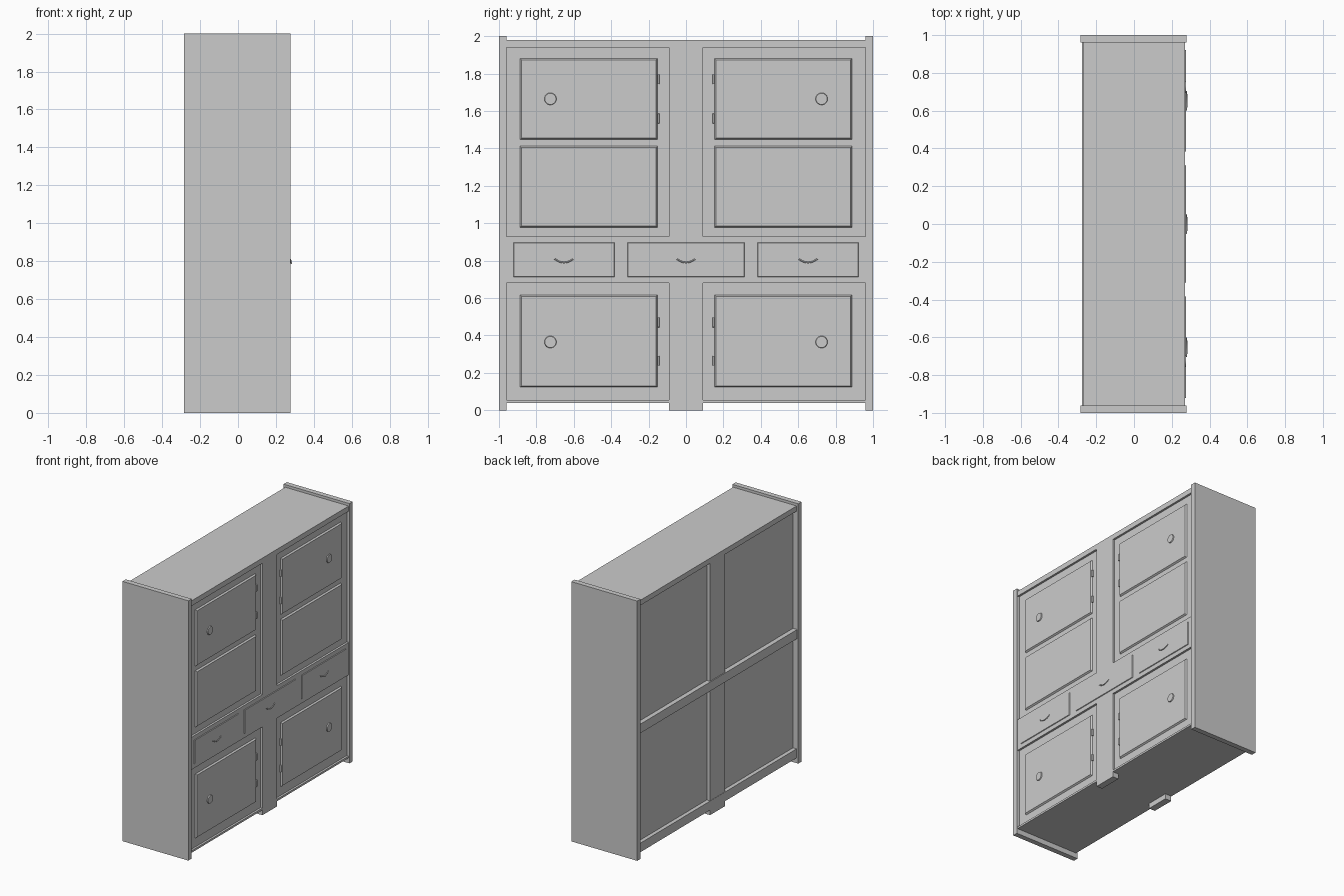
import bpy, bmesh, math
from mathutils import Matrix

if "Cube" in bpy.data.objects:
    bpy.data.objects.remove(bpy.data.objects["Cube"])

FACE = 0.271      # front of the frame
RECESS = 0.255    # recessed field behind the doors


def mesh_object(name, bm):
    bmesh.ops.recalc_face_normals(bm, faces=bm.faces)
    me = bpy.data.meshes.new(name)
    bm.to_mesh(me)
    bm.free()
    ob = bpy.data.objects.new(name, me)
    bpy.context.collection.objects.link(ob)
    return ob


def panel(name, x, y, z, bevel=0.0):
    """Box between (min, max) pairs, with its +x face inset by bevel."""
    bm = bmesh.new()
    rings = []
    layers = [(x[0], 0.0), (x[1], bevel)]
    for px, b in layers:
        rings.append([bm.verts.new((px, py, pz)) for py, pz in (
            (y[0] + b, z[0] + b), (y[1] - b, z[0] + b),
            (y[1] - b, z[1] - b), (y[0] + b, z[1] - b))])
    bm.faces.new(rings[0])
    bm.faces.new(rings[1])
    for i in range(4):
        j = (i + 1) % 4
        bm.faces.new((rings[0][i], rings[0][j], rings[1][j], rings[1][i]))
    return mesh_object(name, bm)


def span(s, a, b):
    """Mirror a y range to side s."""
    return tuple(sorted((s * a, s * b)))


def disc(name, y, z, radius, x0, x1):
    bm = bmesh.new()
    m = Matrix.Translation(((x0 + x1) / 2, y, z)) @ Matrix.Rotation(math.pi / 2, 4, 'Y')
    bmesh.ops.create_cone(bm, cap_ends=True, segments=32, radius1=radius,
                          radius2=radius * 0.88, depth=x1 - x0, matrix=m)
    return mesh_object(name, bm)


def bail(name, y, z):
    """Drawer pull: a shallow hanging arc."""
    cu = bpy.data.curves.new(name, 'CURVE')
    cu.dimensions = '3D'
    cu.bevel_depth = 0.004
    cu.bevel_resolution = 2
    cu.use_fill_caps = True
    sp = cu.splines.new('POLY')
    n = 12
    sp.points.add(n)
    for i, p in enumerate(sp.points):
        t = i / n * 2 - 1
        p.co = (0.276 + 0.004 * (1 - t * t), y + 0.05 * t, z + 0.02 * t * t, 1)
    ob = bpy.data.objects.new(name, cu)
    bpy.context.collection.objects.link(ob)


# carcass
panel("carcass", (-0.24, RECESS), (-0.96, 0.96), (0.045, 1.975))
panel("top_board", (-0.27, FACE), (-0.96, 0.96), (1.94, 1.98))
panel("bottom_board", (-0.27, FACE), (-0.96, 0.96), (0.04, 0.055))

# front and back framing
panel("front_centre_post", (0.22, FACE), (-0.09, 0.09), (0, 1.979))
panel("back_centre_post", (-0.268, -0.215), (-0.09, 0.09), (0, 1.979))
panel("drawer_rail", (0.22, FACE), (-0.96, 0.96), (0.68, 0.93))
panel("back_middle_rail", (-0.275, -0.22), (-0.96, 0.96), (0.96, 1.03))
panel("back_bottom_rail", (-0.27, -0.22), (-0.96, 0.96), (0.05, 0.11))

# door rows: (name, bottom, top, knob height or None, hinge heights)
rows = [("upper_door", 1.445, 1.885, 1.665, (1.56, 1.77)),
        ("middle_panel", 0.975, 1.415, None, ()),
        ("lower_door", 0.12, 0.62, 0.365, (0.265, 0.47))]

for s, side in ((-1, "left"), (1, "right")):
    panel(f"side_panel_{side}", (-0.284, 0.277), span(s, 0.96, 1.0), (0, 2))
    for name, z0, z1, knob, hinges in rows:
        panel(f"{name}_{side}", (RECESS - 0.005, 0.267), span(s, 0.15, 0.89),
              (z0, z1), 0.011)
        if knob:
            disc(f"{name}_knob_{side}", s * 0.725, knob, 0.034, 0.262, 0.274)
        for h in hinges:
            panel(f"{name}_hinge_{side}", (RECESS - 0.005, 0.266),
                  span(s, 0.142, 0.154), (h - 0.027, h + 0.027), 0.002)

# drawers with pulls
for name, a, b in (("left", -0.925, -0.38), ("middle", -0.315, 0.315),
                   ("right", 0.38, 0.925)):
    panel(f"drawer_{name}", (FACE - 0.005, 0.276), (a, b), (0.71, 0.9), 0.006)
    bail(f"drawer_pull_{name}", (a + b) / 2, 0.79)
